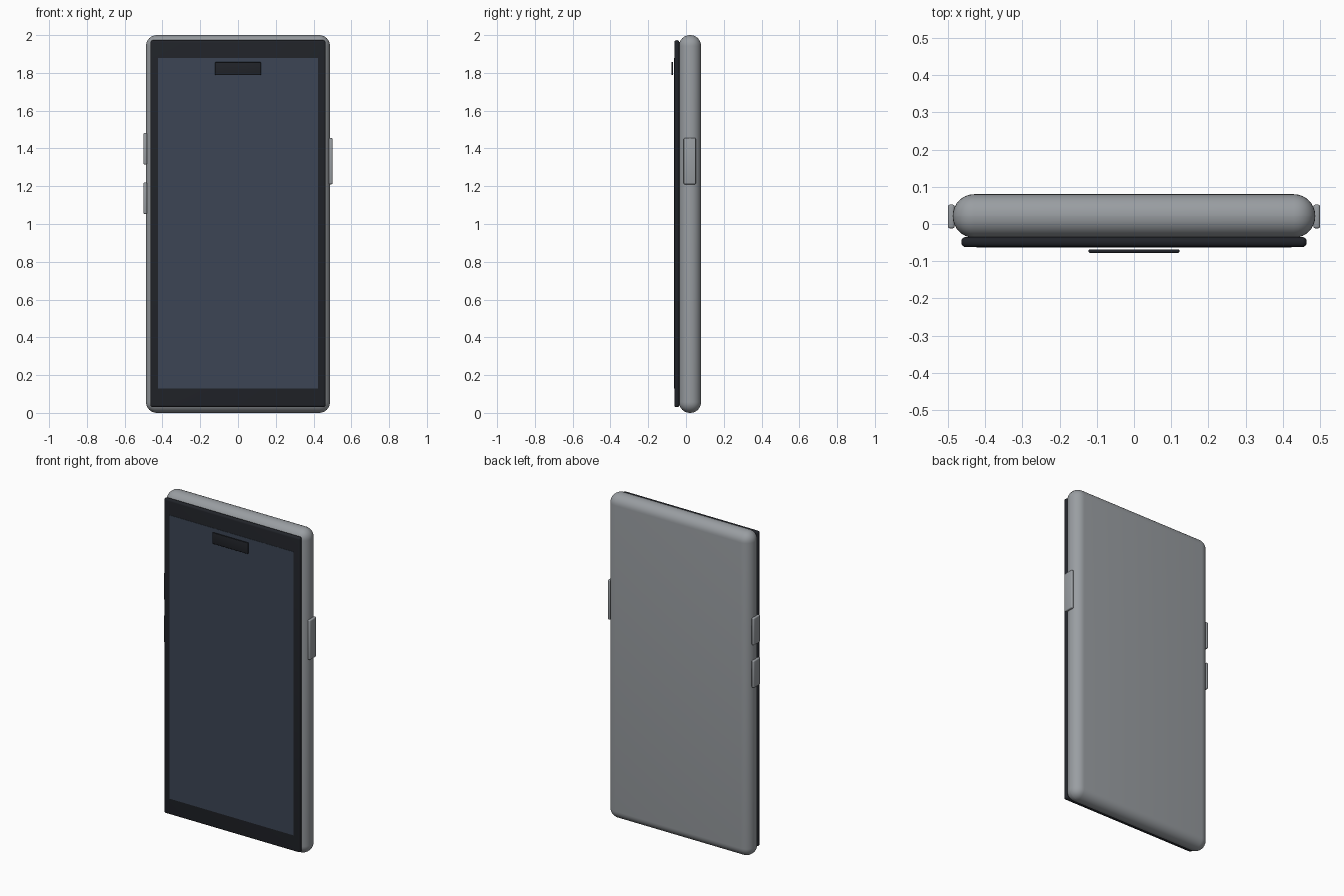
import bpy, bmesh
from mathutils import Vector

if "Cube" in bpy.data.objects:
    bpy.data.objects.remove(bpy.data.objects["Cube"])


def material(name, rgb):
    m = bpy.data.materials.new(name)
    m.diffuse_color = (*rgb, 1)
    m.use_nodes = True
    m.node_tree.nodes["Principled BSDF"].inputs["Base Color"].default_value = m.diffuse_color
    return m


def rounded_box(name, x, y, z, radius, segments, mat=None):
    """Box between (min, max) pairs with all edges rounded."""
    lo, hi = Vector((x[0], y[0], z[0])), Vector((x[1], y[1], z[1]))
    size, centre = hi - lo, (lo + hi) / 2
    bm = bmesh.new()
    bmesh.ops.create_cube(bm, size=1)
    bmesh.ops.scale(bm, vec=size, verts=bm.verts)
    if radius:
        bmesh.ops.bevel(bm, geom=bm.edges[:], offset=radius, segments=segments,
                        profile=0.5, affect='EDGES', clamp_overlap=True)
    mesh = bpy.data.meshes.new(name)
    bm.to_mesh(mesh)
    bm.free()
    ob = bpy.data.objects.new(name, mesh)
    ob.location = centre
    bpy.context.collection.objects.link(ob)
    if mat:
        mesh.materials.append(mat)
    bpy.ops.object.select_all(action='DESELECT')
    ob.select_set(True)
    bpy.context.view_layer.objects.active = ob
    bpy.ops.object.shade_smooth_by_angle(angle=0.6)
    return ob


black = material("black_glass", (0.015, 0.017, 0.022))
blue = material("screen_blue", (0.045, 0.06, 0.09))
metal = material("metal_grey", (0.32, 0.34, 0.36))

# Metal case
rounded_box("case", (-0.487, 0.487), (-0.037, 0.08), (0, 2), 0.0575, 8, metal)

# Front glass, display and floating sensor bar
rounded_box("front_glass", (-0.464, 0.464), (-0.062, -0.035), (0.03, 1.973), 0.012, 4, black)
rounded_box("display", (-0.423, 0.423), (-0.0635, -0.061), (0.13, 1.878), 0, 1, blue)
rounded_box("sensor_bar", (-0.122, 0.122), (-0.078, -0.068), (1.788, 1.857), 0.004, 3, black)

# Side buttons
for name, side, z in (("power_button", 1, (1.21, 1.455)),
                      ("volume_up_button", -1, (1.315, 1.483)),
                      ("volume_down_button", -1, (1.053, 1.22))):
    x = sorted((side * 0.482, side * 0.5))
    rounded_box(name, x, (-0.012, 0.052), z, 0.006, 3, metal)
